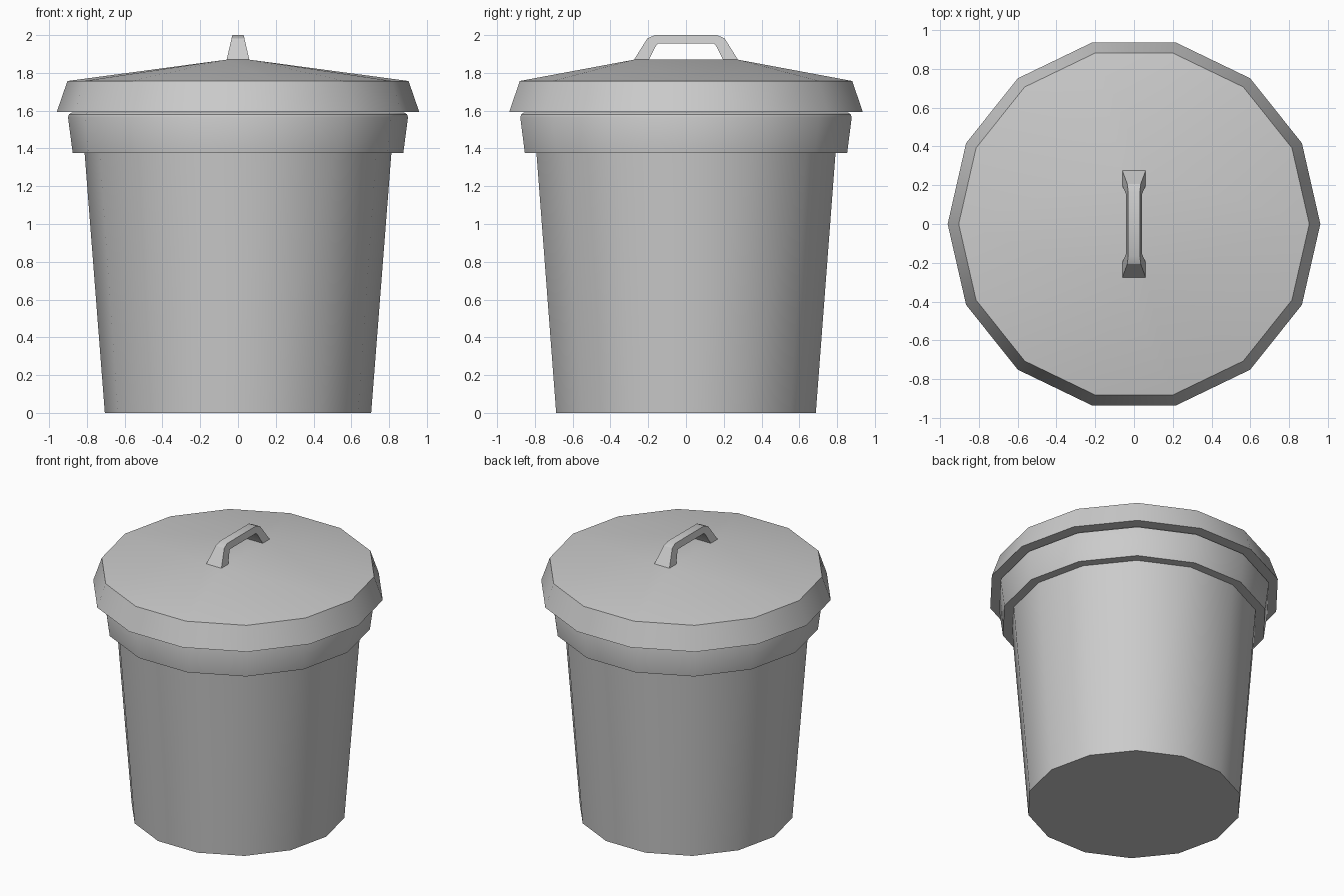
import bpy, bmesh, math

if "Cube" in bpy.data.objects:
    bpy.data.objects.remove(bpy.data.objects["Cube"])

SIDES = 14


def ring(bm, r, z):
    return [bm.verts.new((r * math.cos(math.tau * i / SIDES),
                          r * math.sin(math.tau * i / SIDES), z)) for i in range(SIDES)]


def bridge(bm, a, b):
    n = len(a)
    for i in range(n):
        j = (i + 1) % n
        bm.faces.new((a[i], a[j], b[j], b[i]))


def finish(bm, name, angle=30):
    bmesh.ops.recalc_face_normals(bm, faces=bm.faces)
    mesh = bpy.data.meshes.new(name)
    bm.to_mesh(mesh)
    bm.free()
    ob = bpy.data.objects.new(name, mesh)
    bpy.context.collection.objects.link(ob)
    bpy.ops.object.select_all(action='DESELECT')
    ob.select_set(True)
    bpy.context.view_layer.objects.active = ob
    bpy.ops.object.shade_smooth_by_angle(angle=math.radians(angle))
    return ob


# Tapered bin with overhanging rim band
bm = bmesh.new()
profile = [(0.705, 0), (0.812, 1.375), (0.875, 1.375), (0.90, 1.565),
           (0.895, 1.58), (0.88, 1.59)]
rings = [ring(bm, r, z) for r, z in profile]
for a, b in zip(rings, rings[1:]):
    bridge(bm, a, b)
bm.faces.new(rings[0])
bm.faces.new(rings[-1])
finish(bm, "bin_body")

# Lid: flared skirt and a shallow top rising to a small flat pad under the handle
bm = bmesh.new()
ring(bm, 0.96, 1.592)
ring(bm, 0.903, 1.757)
for x in (-0.06, 0.06):
    for y in (-0.275, 0.275):
        bm.verts.new((x, y, 1.87))
bmesh.ops.convex_hull(bm, input=bm.verts)
bmesh.ops.dissolve_limit(bm, angle_limit=math.radians(0.5), verts=bm.verts, edges=bm.edges)
finish(bm, "lid")

# Handle: four-sided sections (outer y, z, inner y, z), mirrored front to back
half = [(0.275, 1.87, 0.197, 1.87), (0.205, 1.982, 0.158, 1.945), (0.165, 2.0, 0.148, 1.955)]
path = half + [(-a, b, -c, d) for a, b, c, d in reversed(half)]


def width(z):
    return 0.06 - 0.03 * (z - 1.87) / 0.13


bm = bmesh.new()
sections = []
for yo, zo, yi, zi in path:
    wo, wi = width(zo), width(zi)
    sections.append([bm.verts.new(p) for p in
                     ((-wo, yo, zo), (wo, yo, zo), (wi, yi, zi), (-wi, yi, zi))])
for a, b in zip(sections, sections[1:]):
    bridge(bm, a, b)
bm.faces.new(sections[0])
bm.faces.new(sections[-1])
finish(bm, "lid_handle")
